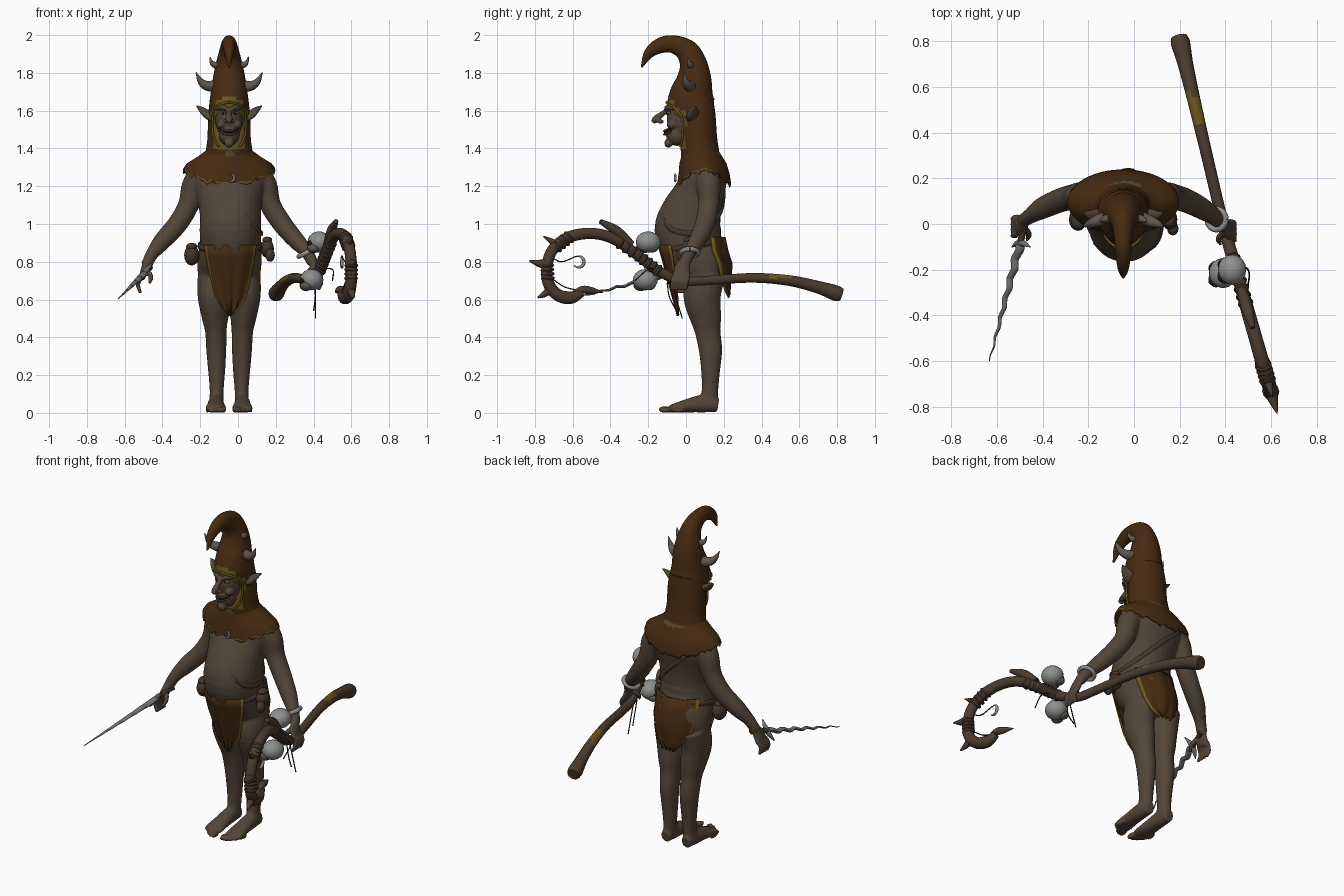
import bpy, bmesh, math
from mathutils import Vector, Matrix

CX = -0.047  # body centre line


def material(name, *rgb):
    m = bpy.data.materials.new(name)
    m.diffuse_color = (*rgb, 1)
    return m


skin = material("skin", .085, .060, .038)
cloth = material("brown cloth", .062, .024, .006)
trim = material("yellow trim", .15, .095, .012)
wood = material("wood", .070, .046, .027)
bone = material("bone", .27, .28, .27)
horn = material("horn", .12, .095, .07)
metal = material("metal", .16, .16, .165)
leather = material("leather", .058, .038, .025)
dark = material("dark", .012, .009, .007)


def sweep(bm, pts, n=12, sub=4, ref=None):
    """Smooth tube through points (x, y, z, rx[, ry])."""
    P = [Vector(p if len(p) == 5 else (*p, p[3])) for p in pts]
    E = [P[0] * 2 - P[1]] + P + [P[-1] * 2 - P[-2]]
    Q = []
    for a, b, c, d in zip(E, E[1:], E[2:], E[3:]):
        for k in range(sub):
            t = k / sub
            Q.append(.5 * (2 * b + (c - a) * t + (2 * a - 5 * b + 4 * c - d) * t * t
                           + (3 * b - a - 3 * c + d) * t ** 3))
    Q.append(P[-1])
    L = [Vector(q[:3]) for q in Q]
    if ref is None:
        ref = (1, 0, 0) if abs((L[-1] - L[0]).normalized().x) < .75 else (0, 1, 0)
    rings = []
    for i, q in enumerate(Q):
        t = (L[min(i + 1, len(L) - 1)] - L[max(i - 1, 0)]).normalized()
        u = Vector(ref) - t * t.dot(Vector(ref))
        u.normalize()
        v = t.cross(u)
        rx, ry = max(q[3], .001), max(q[4], .001)
        rings.append([bm.verts.new(L[i] + u * rx * math.cos(w) + v * ry * math.sin(w))
                      for w in (math.tau * j / n for j in range(n))])
    for A, B in zip(rings, rings[1:]):
        for j in range(n):
            bm.faces.new((A[j], A[j - 1], B[j - 1], B[j]))
    bm.faces.new(rings[0])
    bm.faces.new(rings[-1])


def ball(bm, c, r, tilt=0):
    r = r if isinstance(r, tuple) else (r, r, r)
    bmesh.ops.create_uvsphere(bm, u_segments=16, v_segments=10, radius=1,
                              matrix=Matrix.Translation(c) @ Matrix.Rotation(tilt, 4, 'X') @ Matrix.Diagonal((*r, 1)))


def finish(name, bm, mats, voxel=0, rule=None, thick=0):
    bmesh.ops.recalc_face_normals(bm, faces=bm.faces)
    for f in bm.faces:
        f.smooth = True
        if rule:
            f.material_index = int(rule(f.calc_center_median(), f.normal))
    me = bpy.data.meshes.new(name)
    bm.to_mesh(me)
    bm.free()
    for m in mats:
        me.materials.append(m)
    me.set_sharp_from_angle(angle=math.radians(50))
    ob = bpy.data.objects.new(name, me)
    bpy.context.collection.objects.link(ob)
    if voxel:
        m = ob.modifiers.new("blend", 'REMESH')
        m.mode, m.voxel_size, m.use_smooth_shade = 'VOXEL', voxel, True
        s = ob.modifiers.new("soften", 'SMOOTH')
        s.factor, s.iterations = .5, 3
    if thick:
        ob.modifiers.new("thickness", 'SOLIDIFY').thickness = thick
    return ob


def tubes(name, mat, *paths, **kw):
    bm = bmesh.new()
    for p in paths:
        sweep(bm, p, **kw)
    return finish(name, bm, [mat])


def balls(name, mat, *items):
    bm = bmesh.new()
    for it in items:
        ball(bm, *it)
    return finish(name, bm, [mat])


def grid(rows, closed=False):
    bm = bmesh.new()
    V = [[bm.verts.new(p) for p in r] for r in rows]
    for A, B in zip(V, V[1:]):
        for j in range(0 if closed else 1, len(A)):
            bm.faces.new((A[j - 1], A[j], B[j], B[j - 1]))
    return bm


# Body: torso, limbs, hands and feet blended together
TORSO = [(-.05, .12, .66, .12, .08), (-.05, .105, .72, .16, .115), (-.045, .08, .80, .17, .15),
         (-.04, .035, .88, .163, .165), (-.04, .01, .97, .163, .177), (-.04, .03, 1.06, .163, .16),
         (-.045, .065, 1.15, .175, .135), (-.045, .1, 1.24, .20, .118), (-.045, .1, 1.31, .17, .105),
         (-.045, .06, 1.37, .09, .09), (-.045, .04, 1.43, .065, .07)]


def on_torso(a, z, off):
    for A, B in zip(TORSO, TORSO[1:]):
        if A[2] <= z <= B[2]:
            x, y, _, rx, ry = Vector(A).lerp(Vector(B), (z - A[2]) / (B[2] - A[2]))
            return (x + (rx + off) * math.cos(a), y + (ry + off) * math.sin(a), z)


bm = bmesh.new()
sweep(bm, TORSO, n=28)
LEG = [(.083, .11, .74, .083, .1), (.085, .085, .62, .082, .1), (.075, .105, .5, .068, .083),
       (.07, .115, .43, .057, .068), (.068, .13, .33, .053, .062), (.066, .13, .22, .045, .05),
       (.066, .127, .12, .037, .044), (.068, .12, .05, .038, .05)]
FOOT = [(.17, .04, .03, .036), (.1, .05, .04, .048), (.02, .04, .046, .038), (-.06, .026, .055, .024), (-.09, .02, .05, .016)]
ARMS = {-1: [(-.19, .11, 1.27, .07), (-.235, .12, 1.2, .064), (-.262, .12, 1.1, .056), (-.32, .105, 1.0, .053),
             (-.40, .07, .91, .048), (-.455, .035, .84, .034), (-.485, .015, .78, .03)],
        1: [(.10, .11, 1.27, .07), (.145, .12, 1.2, .064), (.172, .12, 1.1, .056), (.235, .1, 1.0, .053),
            (.31, .06, .91, .046), (.365, .02, .85, .034), (.395, -.005, .795, .03)]}
for s, arm in ARMS.items():
    sweep(bm, [(CX + s * x, y, z, a, b) for x, y, z, a, b in LEG], n=18)
    sweep(bm, [(CX + s * .07, y, z, a, b) for y, z, a, b in FOOT], n=16)
    for i in range(5):
        r = .018 - .0022 * i
        ball(bm, (CX + s * (.03 + .0215 * i), -.115 + .009 * i * i * .5, r), (r * .8, .032, r))
    sweep(bm, arm, n=16)
    w = Vector(arm[-1][:3])
    off = lambda x, y, z, *r: (w.x + s * x, w.y + y, w.z + z, *r)
    sweep(bm, [off(0, 0, .01, .02, .03), off(.012, -.015, -.03, .02, .043), off(.025, -.02, -.07, .017, .046)])
    for i in range(4):
        y = -.058 + .025 * i
        sweep(bm, [off(.025, y, -.06, .013), off(.045, y - .008, -.1, .0125), off(.03, y - .012, -.148, .009)], n=8)
    sweep(bm, [off(0, -.025, -.02, .015), off(-.025, -.06, -.06, .014), off(-.015, -.085, -.095, .009)], n=8)
finish("body", bm, [skin], voxel=.0075)

# Head with jaw, hooked nose, brow and cheeks
bm = bmesh.new()
ball(bm, (CX, -.005, 1.56), (.076, .098, .115))
ball(bm, (CX, -.045, 1.475), (.056, .062, .062))
ball(bm, (CX, -.093, 1.428), (.026, .022, .024))
sweep(bm, [(CX, -.09, 1.61, .011), (CX, -.13, 1.58, .015), (CX, -.16, 1.555, .019), (CX, -.176, 1.538, .012)])
for s in (-1, 1):
    ball(bm, (CX + s * .019, -.135, 1.543), (.012, .018, .012))
    ball(bm, (CX + s * .042, -.075, 1.525), (.026, .028, .022))
    sweep(bm, [(CX + s * .01, -.104, 1.607, .012), (CX + s * .035, -.098, 1.618, .014), (CX + s * .066, -.06, 1.612, .01)], n=8)
    # Pointed ear
    sweep(bm, [(CX + s * .07, .03, 1.555, .03, .02), (CX + s * .115, .035, 1.58, .036, .02),
               (CX + s * .145, .04, 1.605, .024, .014), (CX + s * .176, .05, 1.628, .003, .003)], ref=(0, 1, .6))
finish("head", bm, [skin], voxel=.005)
balls("eyes", horn, *[((CX + s * .032, -.09, 1.588), (.014, .012, .009)) for s in (-1, 1)])
balls("pupils", dark, *[((CX + s * .032, -.1, 1.588), .0055) for s in (-1, 1)])
arc = [(-.046, -.074, 1.502), (-.025, -.101, 1.488), (0, -.112, 1.484), (.025, -.101, 1.488), (.046, -.074, 1.502)]
tubes("mouth", dark, [(CX + x, y, z, .005) for x, y, z in arc])
tubes("lips", leather, *[[(CX + x, y - .003, z + d, .006) for x, y, z in arc] for d in (.009, -.01)])

# Tall curled hood, yellow around the face opening
bm = bmesh.new()
sweep(bm, [(CX, .08, 1.35, .13, .1), (CX, .065, 1.45, .115, .1), (CX, .058, 1.56, .112, .1), (CX, .03, 1.635, .105, .126),
           (CX, .03, 1.69, .098, .115), (CX, .043, 1.77, .086, .092), (CX, .038, 1.85, .07, .072),
           (CX, .005, 1.915, .052, .062), (CX, -.06, 1.95, .04, .048), (CX, -.13, 1.947, .034, .042),
           (CX, -.195, 1.905, .024, .028), (CX, -.235, 1.83, .005, .005)], n=32, sub=5)
finish("hood", bm, [cloth, trim],
       rule=lambda c, n: 1.39 < c.z < 1.685 - abs(c.x - CX) * .6 and c.y < (-.055 if c.z > 1.61 else .0))
tubes("face_edge", trim, *[[(CX + s * x, y, z, .006) for x, y, z in
      [(.055, -.03, 1.41), (.085, -.018, 1.47), (.088, -.02, 1.56), (.075, -.06, 1.615), (.04, -.095, 1.635), (0, -.104, 1.645)]]
      for s in (-1, 1)], n=8)
HORNS = []
for s in (-1, 1):
    HORNS += [[(CX + s * x, y, z, r) for x, y, z, r in h] for h in (
        [(.06, .03, 1.735, .03), (.11, .015, 1.73, .027), (.148, 0, 1.752, .018), (.176, -.01, 1.803, .002)],
        [(.05, .03, 1.84, .02), (.078, .022, 1.843, .017), (.094, .015, 1.858, .01), (.102, .01, 1.885, .002)])]
tubes("hood_horns", horn, *HORNS)

# Shoulder cape with a ragged yellow hem
rows = []
for k, (rx, ry, cy, lift) in enumerate([(.245, .143, .096, 0), (.243, .141, .096, .014), (.225, .135, .096, .06),
                                        (.165, .125, .09, .115), (.115, .1, .08, .17), (.1, .09, .07, .22)]):
    row = []
    for j in range(64):
        a = math.tau * j / 64
        side = math.cos(a) ** 2
        jag = (.009 * math.sin(j * 2.6) + .007 * math.sin(j * 1.3)) * (k < 2)
        z = 1.205 + (.075 * side + jag) * (1 - lift / .23) + lift
        row.append((CX + rx * math.cos(a), cy + ry * math.sin(a), z))
    rows.append(row)
bm = grid(rows, True)
finish("cape", bm, [cloth, trim], thick=.008, rule=lambda c, n: c.z < 1.216 + .075 * min(1, ((c.x - CX) / .245) ** 2) and c.y < .14)


def crescent(name, c, r, mat, plane):
    pts = []
    for i in range(9):
        a = math.radians(-140 + 31 * i)
        h = r * math.cos(a)
        pts.append((c[0] + (h if plane == 'X' else 0), c[1] + (h if plane == 'Y' else 0), c[2] + r * math.sin(a),
                    .002 + r * .24 * math.sin(math.pi * i / 8)))
    tubes(name, mat, pts, n=8, sub=2, ref=(0, 1, 0) if plane == 'X' else (1, 0, 0))


crescent("chest_pendant", (-.04, -.057, 1.245), .02, bone, 'X')

# Diagonal strap, belt and hip pouches
loop = [math.tau * i / 28 for i in range(29)]
tubes("chest_strap", leather, [(*on_torso(a, 1.125 - .175 * math.cos(a), .004), .014, .006) for a in loop], n=8, sub=2, ref=(0, 0, 1))
tubes("belt", leather, [(*on_torso(a, .885 + .025 * math.sin(a), .003), .016, .008) for a in loop], n=8, sub=2, ref=(0, 0, 1))
balls("pouches", leather, ((-.245, .02, .835), (.04, .05, .055)), ((-.245, .015, .88), (.03, .038, .02)),
      ((.155, .02, .87), (.035, .045, .05)), ((.17, -.02, .835), (.025, .03, .035)), ((.155, .02, .915), (.026, .034, .018)))


# Loincloth panels with yellow side edges
def panel(name, levels, curve):
    rows = []
    for z, y, h in levels:
        rows.append([(-.04 + h * t, y + curve * (h * t) ** 2 + .004 * math.sin(t * 9),
                      z + .012 * math.sin(t * 11) * (z < .7)) for t in [-1, -.9] + [i / 8 for i in range(-6, 7)] + [.9, 1]])
    bm = grid(rows)
    for i, f in enumerate(bm.faces):
        f.tag = i % 16 in (0, 15)
    edge = {f.calc_center_median().to_tuple(5) for f in bm.faces if f.tag}
    finish(name, bm, [cloth, trim], rule=lambda c, n: c.to_tuple(5) in edge, thick=.006)


panel("loincloth_front", [(.89, -.143, .135), (.83, -.125, .128), (.76, -.105, .115), (.69, -.083, .1),
                          (.62, -.065, .083), (.56, -.048, .05), (.525, -.04, .015)], 3.4)
panel("loincloth_back", [(.93, .207, .145), (.86, .222, .15), (.79, .244, .145), (.72, .24, .125), (.66, .235, .09), (.62, .232, .045)], -3.6)

# Hooked staff
sx = lambda y: .39 - .285 * y if y < 0 else .39 - .235 * y
STAFF = [(.82, .625, .036), (.79, .635, .042), (.7, .665, .034), (.55, .7, .029), (.35, .715, .026), (.1, .7, .025), (-.03, .7, .026),
         (-.15, .755, .028), (-.25, .83, .028), (-.38, .92, .03), (-.5, .95, .03), (-.62, .93, .031), (-.705, .865, .03),
         (-.735, .78, .03), (-.73, .69, .031), (-.68, .625, .033), (-.61, .61, .034), (-.55, .635, .02)]
bm = bmesh.new()
sweep(bm, [(sx(y), y, z, r) for y, z, r in STAFF], n=14, sub=5)
finish("staff", bm, [wood, trim], rule=lambda c, n: .44 < c.y < .57 and n.z > .2)
spike = lambda *p: [(sx(y), y, z, r) for y, z, r in p]
tubes("staff_spikes", wood, spike((-.29, .89, .022), (-.37, .965, .026), (-.455, 1.015, .012)),
      spike((-.72, .79, .03), (-.77, .79, .022), (-.83, .805, .003)), spike((-.67, .88, .025), (-.715, .91, .015), (-.755, .935, .003)),
      spike((-.71, .66, .025), (-.755, .625, .015), (-.785, .61, .004)),
      spike((-.6, .64, .004), (-.55, .652, .02), (-.5, .648, .018), (-.44, .638, .002)))
# Cord wraps around the staff
wraps = []
for i in (7, 8, 11, 13):
    (y0, z0, r0), (y1, z1, r1) = STAFF[i], STAFF[i + 1]
    for k in range(4):
        t = k * .25
        d = Vector((sx(y1) - sx(y0), y1 - y0, z1 - z0)).normalized() * .009
        c = Vector((sx(y0 + (y1 - y0) * t), y0 + (y1 - y0) * t, z0 + (z1 - z0) * t))
        wraps.append([(*(c + d * e), r0 + .001 + .006 * (e == 0)) for e in (-1, 0, 1)])
tubes("staff_wraps", leather, *wraps, sub=2)
crescent("staff_charm", (.55, -.57, .8), .03, bone, 'Y')
S = lambda *p: [(x, y, z, .0035) for x, y, z in p]
tubes("cords", dark, S((.59, -.72, .83), (.57, -.66, .8), (.55, -.58, .83)), S((.58, -.72, .72), (.56, -.65, .67), (.55, -.58, .65)),
      S((.41, -.08, .7), (.41, -.05, .6), (.41, -.02, .5)), S((.4, -.1, .72), (.41, -.09, .62), (.4, -.05, .54)),
      S((.42, -.15, .76), (.5, -.2, .76), (.5, -.27, .7)), n=6)

# Skulls tied to the staff
for i, (x, y, z) in enumerate([(.43, -.2, .905), (.39, -.215, .705)]):
    balls(f"skull_{i}", bone, ((x, y, z), (.062, .066, .056)))
    balls(f"skull_jaw_{i}", horn, ((x - .03, y - .025, z - .032), (.034, .038, .028)), ((x - .03, y + .02, z - .03), (.034, .034, .026)))
    balls(f"skull_sockets_{i}", dark, *[((x - .048, y + d, z - .008), (.016, .016, .015)) for d in (-.036, .022)])

# Wrist ring
tubes("bracelet", bone, [(.362 + .04 * math.cos(a), .02 + .044 * math.sin(a), .848 + .02 * math.cos(a), .013) for a in loop],
      n=8, sub=1, ref=(0, 0, 1))

# Wavy dagger
A, B = Vector((-.5, -.09, .735)), Vector((-.633, -.6, .605))
blade = []
for i in range(25):
    t = i / 24
    p = A.lerp(B, t)
    wv = .006 * math.sin(i * 1.57) * (1 - t * .5)
    blade.append((p.x + wv, p.y, p.z + wv, .018 * (1 - t) + .002, .012 * (1 - t) + .002))
tubes("dagger_blade", metal, blade, n=8, sub=3)
tubes("dagger_grip", leather, [(-.468, .03, .77, .018), (-.485, -.03, .755, .014), (-.5, -.09, .735, .016)])
tubes("dagger_guard", metal, [(-.455, -.1, .79, .003), (-.485, -.085, .755, .014), (-.51, -.085, .72, .014), (-.535, -.1, .68, .003)], n=8)
